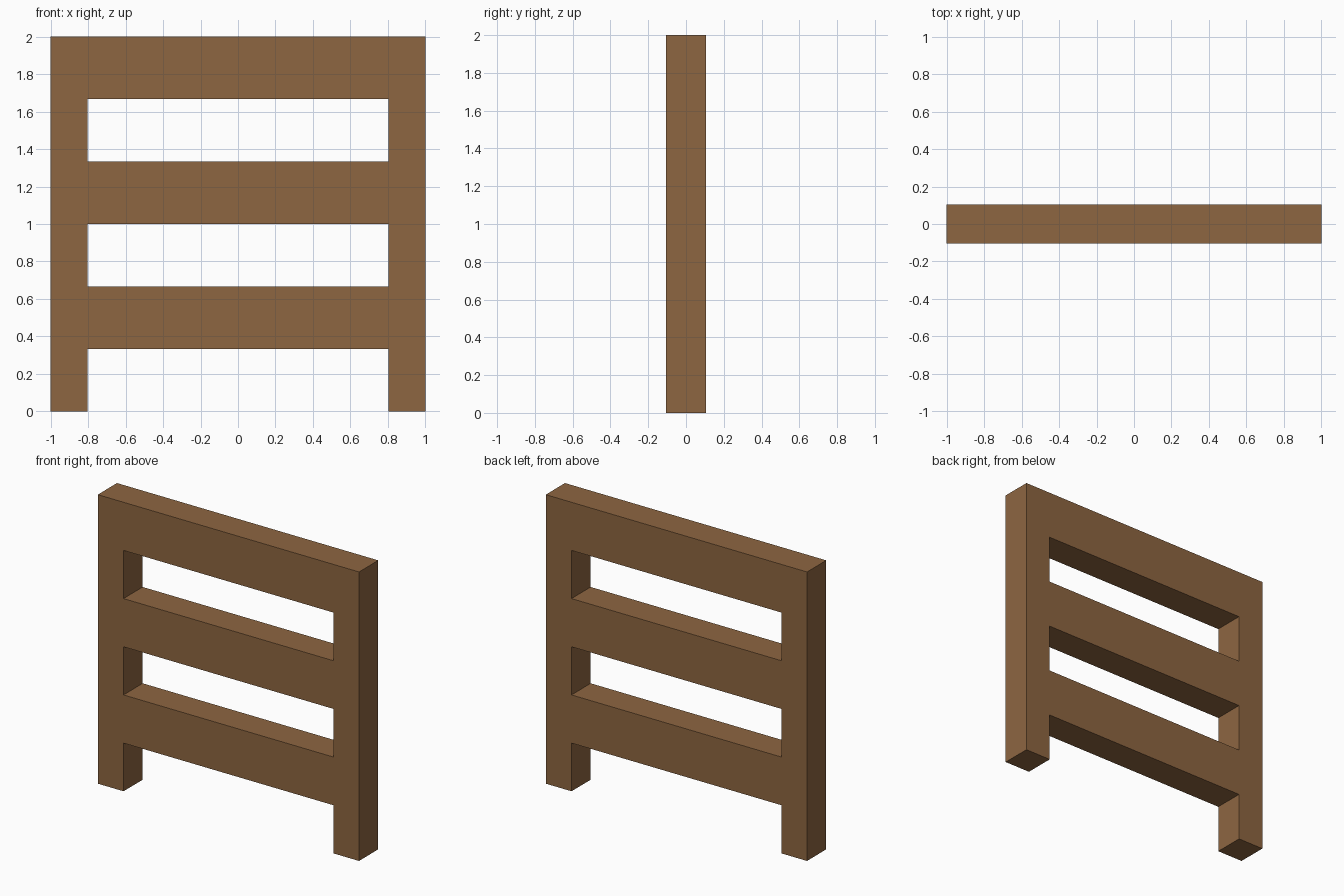
import bpy

if "Cube" in bpy.data.objects:
    bpy.data.objects.remove(bpy.data.objects["Cube"])

wood = bpy.data.materials.new("brown wood")
wood.diffuse_color = (0.27, 0.133, 0.053, 1)
wood.use_nodes = True
wood.node_tree.nodes["Principled BSDF"].inputs["Base Color"].default_value = wood.diffuse_color

DEPTH = 0.21      # thickness of all timbers
INNER = 0.803     # inner edge of the posts
RAIL = 1 / 3      # rail height and gap height


def box(name, x0, x1, z0, z1):
    """Timber centred on y = 0, spanning the given x and z ranges."""
    bpy.ops.mesh.primitive_cube_add(size=1, location=((x0 + x1) / 2, 0, (z0 + z1) / 2))
    ob = bpy.context.object
    ob.name = name
    ob.scale = (x1 - x0, DEPTH, z1 - z0)
    bpy.ops.object.transform_apply(location=False, rotation=False, scale=True)
    ob.data.materials.append(wood)
    return ob


# Upright posts
box("left_post", -1, -INNER, 0, 2)
box("right_post", INNER, 1, 0, 2)

# Three evenly spaced rails between the posts
for i, name in enumerate(("lower_rail", "middle_rail", "top_rail")):
    z = RAIL * (2 * i + 1)
    box(name, -INNER, INNER, z, z + RAIL)
